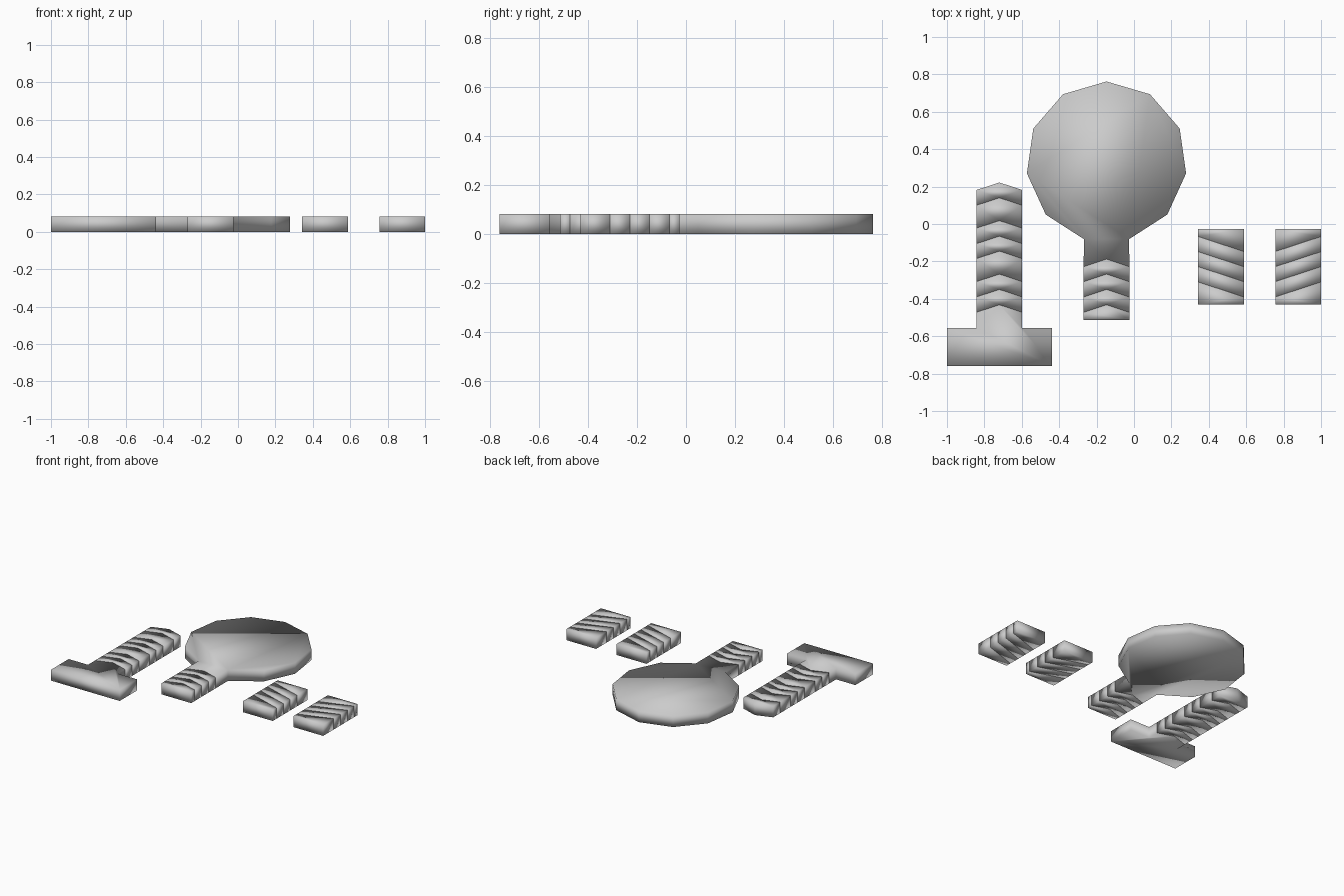
import bpy, bmesh, math

if "Cube" in bpy.data.objects:
    bpy.data.objects.remove(bpy.data.objects["Cube"])

H = 0.082     # plate thickness
HW = 0.122    # half width of each striped bar
RISE = 0.04   # height of the chevron point


def plate(name, pts):
    """Extrude a flat outline up from the floor, softly shaded."""
    bm = bmesh.new()
    face = bm.faces.new([bm.verts.new((x, y, 0)) for x, y in pts])
    ext = bmesh.ops.extrude_face_region(bm, geom=[face])
    for v in ext["geom"]:
        if isinstance(v, bmesh.types.BMVert):
            v.co.z = H
    bmesh.ops.recalc_face_normals(bm, faces=bm.faces)
    me = bpy.data.meshes.new(name)
    bm.to_mesh(me)
    bm.free()
    for p in me.polygons:
        p.use_smooth = True
    ob = bpy.data.objects.new(name, me)
    bpy.context.collection.objects.link(ob)


def chevron(cx, y):
    """Left-to-right chevron line with its ends at height y."""
    return [(cx - HW, y), (cx, y + RISE), (cx + HW, y)]


def chevron_bar(name, cx, edges):
    for i, (a, b) in enumerate(zip(edges, edges[1:])):
        plate(f"{name}_{i}", chevron(cx, b) + chevron(cx, a)[::-1])


# T-shaped stand with its stem of chevron stripes
cx = -0.72
plate("stand_base", [(-1, -0.76), (-0.438, -0.76), (-0.438, -0.555), (cx + HW, -0.555)]
      + chevron(cx, -0.472)[::-1] + [(cx - HW, -0.555), (-1, -0.555)])
chevron_bar("stem_stripe", cx,
            [0.182, 0.10, -0.022, -0.105, -0.185, -0.308, -0.39, -0.472])

# Eleven-sided head with its neck and striped handle
cx = -0.147
R, cy = 0.43, 0.332
ring = [(cx + R * math.sin(math.pi + math.pi / 11 + k * math.tau / 11),
         cy + R * math.cos(math.pi + math.pi / 11 + k * math.tau / 11)) for k in range(11)]
plate("round_head", ring + chevron(cx, -0.228)[::-1])
chevron_bar("handle_stripe", cx, [-0.228, -0.308, -0.39, -0.472])
plate("handle_end", [(cx - HW, -0.513), (cx + HW, -0.513)] + chevron(cx, -0.472)[::-1])

# Two loose blocks with mirrored diagonal stripes
for name, cx, s in (("left_block", 0.465, -1), ("right_block", 0.878, 1)):
    lo, hi = cx - s * HW, cx + s * HW
    lows = [-0.147, -0.228, -0.308, -0.39]
    plate(name + "_top", [(lo, -0.027), (hi, -0.027), (hi, lows[0] + 0.08), (lo, lows[0])])
    for i, (a, b) in enumerate(zip(lows, lows[1:])):
        plate(f"{name}_stripe_{i}", [(lo, a), (hi, a + 0.08), (hi, b + 0.08), (lo, b)])
    plate(name + "_bottom", [(lo, lows[-1]), (hi, lows[-1] + 0.08), (hi, -0.431), (lo, -0.431)])
